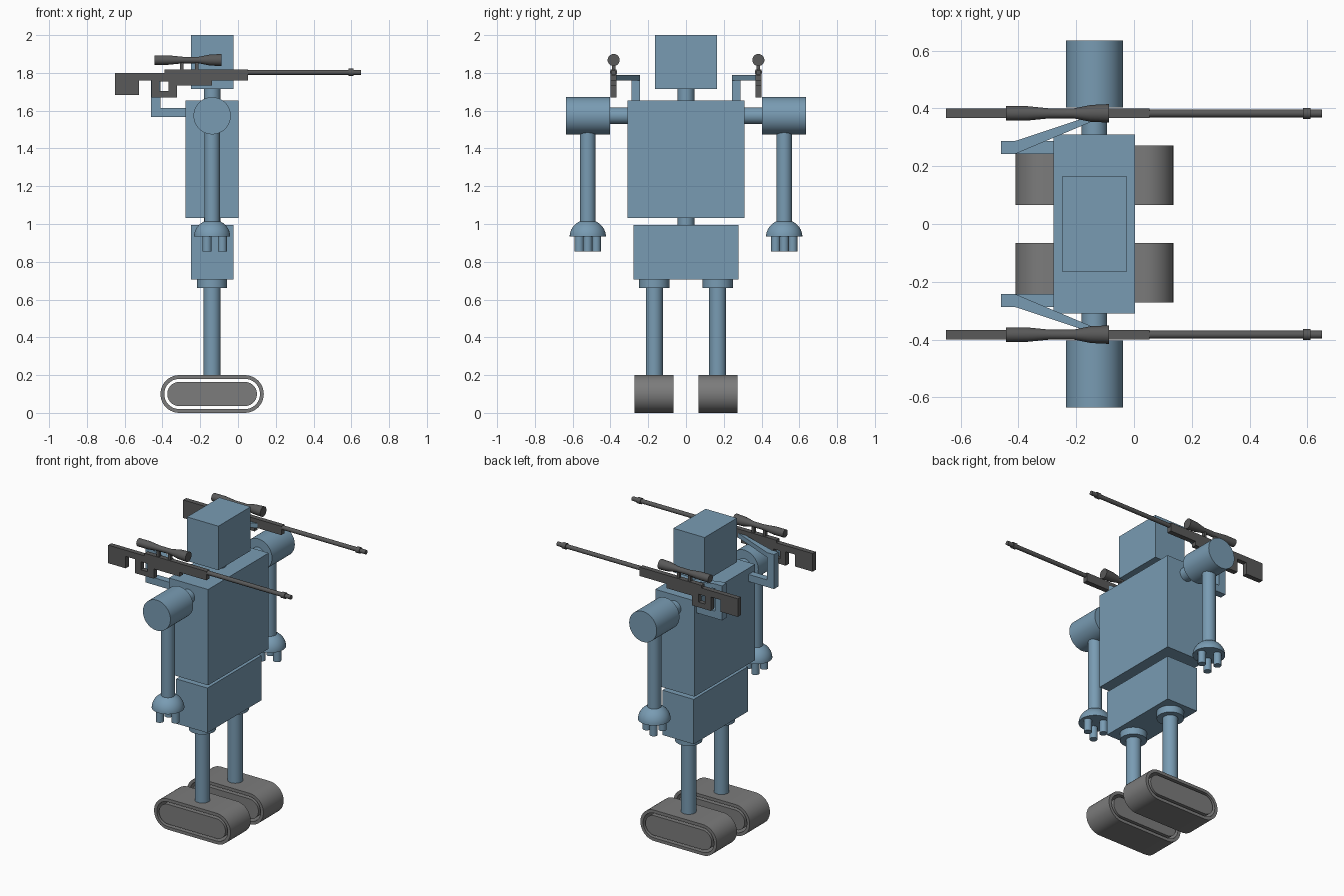
import bpy, bmesh, math
from mathutils import Matrix, Vector

if "Cube" in bpy.data.objects:
    bpy.data.objects.remove(bpy.data.objects["Cube"])

def material(name, col):
    m = bpy.data.materials.new(name)
    m.diffuse_color = (*col, 1)
    m.use_nodes = True
    m.node_tree.nodes["Principled BSDF"].inputs["Base Color"].default_value = m.diffuse_color
    return m

BLUE = material("blue_paint", (0.19, 0.33, 0.45))
TRACK = material("track_grey", (0.2, 0.2, 0.2))
DARK = material("gun_grey", (0.1, 0.1, 0.1))
CX = -0.137                      # body axis in x
AXES = {"X": Matrix.Rotation(math.pi / 2, 4, "Y"),
        "Y": Matrix.Rotation(-math.pi / 2, 4, "X"),
        "Z": Matrix.Identity(4)}

def finish(name, bm, mat, loc=(0, 0, 0)):
    bmesh.ops.remove_doubles(bm, verts=bm.verts, dist=1e-5)
    bmesh.ops.recalc_face_normals(bm, faces=bm.faces)
    me = bpy.data.meshes.new(name)
    bm.to_mesh(me)
    bm.free()
    me.materials.clear()
    me.materials.append(mat)
    ob = bpy.data.objects.new(name, me)
    ob.location = loc
    bpy.context.collection.objects.link(ob)
    return ob

def box(name, x, y, z, mat=BLUE):
    c = Vector([(a + b) / 2 for a, b in (x, y, z)])
    bm = bmesh.new()
    bmesh.ops.create_cube(bm, size=1)
    bmesh.ops.scale(bm, vec=[abs(b - a) for a, b in (x, y, z)], verts=bm.verts)
    return finish(name, bm, mat, c)

def lathe(name, profile, loc, axis="Z", mat=BLUE, n=40):
    """Spin (radius, height) points around an axis; ends are capped."""
    bm = bmesh.new()
    pts = [(0, profile[0][1])] + profile + [(0, profile[-1][1])]
    vs = [bm.verts.new((r, 0, h)) for r, h in pts]
    es = [bm.edges.new(p) for p in zip(vs, vs[1:])]
    bmesh.ops.spin(bm, geom=vs + es, cent=(0, 0, 0), axis=(0, 0, 1),
                   angle=2 * math.pi, steps=n, use_duplicate=False)
    bm.transform(AXES[axis])
    return finish(name, bm, mat, loc)

def cyl(name, r, a, b, loc, axis="Z", mat=BLUE, n=40):
    return lathe(name, [(r, min(a, b)), (r, max(a, b))], loc, axis, mat, n)

def prism(name, loops, depth, loc, mat, upright=True):
    """Extrude closed outlines (inner loops become holes)."""
    cu = bpy.data.curves.new(name, "CURVE")
    cu.dimensions = "2D"
    cu.fill_mode = "BOTH"
    cu.extrude = depth / 2
    for pts in loops:
        sp = cu.splines.new("POLY")
        sp.points.add(len(pts) - 1)
        for p, (u, v) in zip(sp.points, pts):
            p.co = (u, v, 0, 1)
        sp.use_cyclic_u = True
    tmp = bpy.data.objects.new("tmp", cu)
    me = bpy.data.meshes.new_from_object(tmp)
    bm = bmesh.new()
    bm.from_mesh(me)
    bpy.data.objects.remove(tmp)
    bpy.data.meshes.remove(me)
    bpy.data.curves.remove(cu)
    if upright:
        bm.transform(Matrix.Rotation(math.pi / 2, 4, "X"))
    return finish(name, bm, mat, loc)

def stadium(r, half=0.1735, n=20):
    return [(s * half + r * math.cos(a), r * math.sin(a))
            for s, start in ((1, -math.pi / 2), (-1, math.pi / 2))
            for a in [start + math.pi * i / n for i in range(n + 1)]]

# Central body
box("head", (-0.249, -0.025), (-0.165, 0.165), (1.715, 2.0))
cyl("neck", 0.044, 1.65, 1.72, (CX, 0, 0))
box("torso", (-0.278, 0.003), (-0.31, 0.31), (1.033, 1.653))
cyl("waist", 0.044, 0.99, 1.04, (CX, 0, 0))
box("pelvis", (-0.249, -0.025), (-0.277, 0.277), (0.705, 0.995))

gun_outline = [(-0.65, 1.80), (-0.65, 1.683), (-0.525, 1.683), (-0.525, 1.76),
               (-0.457, 1.76), (-0.457, 1.67), (-0.323, 1.67), (-0.323, 1.733),
               (-0.138, 1.733), (-0.138, 1.76), (0.053, 1.76), (0.053, 1.80)]
gun_hole = [(-0.415, 1.755), (-0.415, 1.703), (-0.368, 1.703), (-0.368, 1.755)]

for side, s in (("right", -1), ("left", 1)):
    # Leg and tracked foot
    ly = s * 0.168
    cyl(side + "_hip", 0.08, 0.66, 0.71, (CX, ly, 0))
    cyl(side + "_leg", 0.045, 0.195, 0.67, (CX, ly, 0))
    foot = (CX, s * 0.1685, 0.1)
    prism(side + "_track", [stadium(0.1), stadium(0.08)], 0.207, foot, TRACK)
    prism(side + "_track_core", [stadium(0.064)], 0.207, foot, TRACK)

    # Shoulder, arm, domed hand and three fingers
    ay = s * 0.52
    cyl(side + "_shoulder_axle", 0.044, s * 0.30, s * 0.41, (CX, 0, 1.573), "Y")
    cyl(side + "_shoulder", 0.0985, s * 0.403, s * 0.636, (CX, 0, 1.573), "Y", n=48)
    cyl(side + "_arm", 0.041, 1.0, 1.55, (CX, ay, 0))
    dome = [(0.096 * math.cos(t), 0.09 * math.sin(t))
            for t in [math.pi / 2 * i / 12 for i in range(12)]]
    lathe(side + "_hand", dome, (CX, ay, 0.933))
    for i in range(3):
        a = 2 * math.pi * i / 3
        cyl(f"{side}_finger_{i + 1}", 0.024, 0.854, 0.936,
            (CX + 0.054 * math.cos(a), ay + 0.052 * math.sin(a), 0), n=24)

    # Gun bracket behind the torso
    by = (s * 0.243, s * 0.288)
    box(side + "_bracket_base", (-0.46, -0.27), by, (1.567, 1.613))
    box(side + "_bracket_post", (-0.46, -0.41), by, (1.567, 1.79))
    prism(side + "_bracket_arm", [[(-0.41, s * 0.243), (-0.41, s * 0.288),
          (-0.15, s * 0.374), (-0.10, s * 0.374)]], 0.03, (0, 0, 1.775), BLUE, False)

    # Rifle with scope
    gy = s * 0.383
    prism(side + "_gun_body", [gun_outline, gun_hole], 0.032, (0, gy, 0), DARK)
    box(side + "_gun_rail", (-0.39, 0.053), (gy - 0.016, gy + 0.016), (1.795, 1.817), DARK)
    cyl(side + "_gun_barrel", 0.0135, 0.03, 0.65, (0, gy, 1.803), "X", DARK, 24)
    cyl(side + "_gun_muzzle_ring", 0.019, 0.585, 0.611, (0, gy, 1.803), "X", DARK, 24)
    lathe(side + "_scope", [(0.025, -0.443), (0.025, -0.37), (0.017, -0.29),
                            (0.017, -0.21), (0.029, -0.15), (0.032, -0.087)],
          (0, gy, 1.868), "X", DARK, 28)
    for i, x in enumerate((-0.298, -0.218)):
        box(f"{side}_scope_mount_{i + 1}", (x - 0.009, x + 0.009),
            (gy - 0.01, gy + 0.01), (1.81, 1.86), DARK)

# Smooth round parts, keep edges sharp
for ob in bpy.context.collection.objects:
    ob.select_set(True)
    bpy.context.view_layer.objects.active = ob
bpy.ops.object.shade_smooth_by_angle(angle=math.radians(30))
